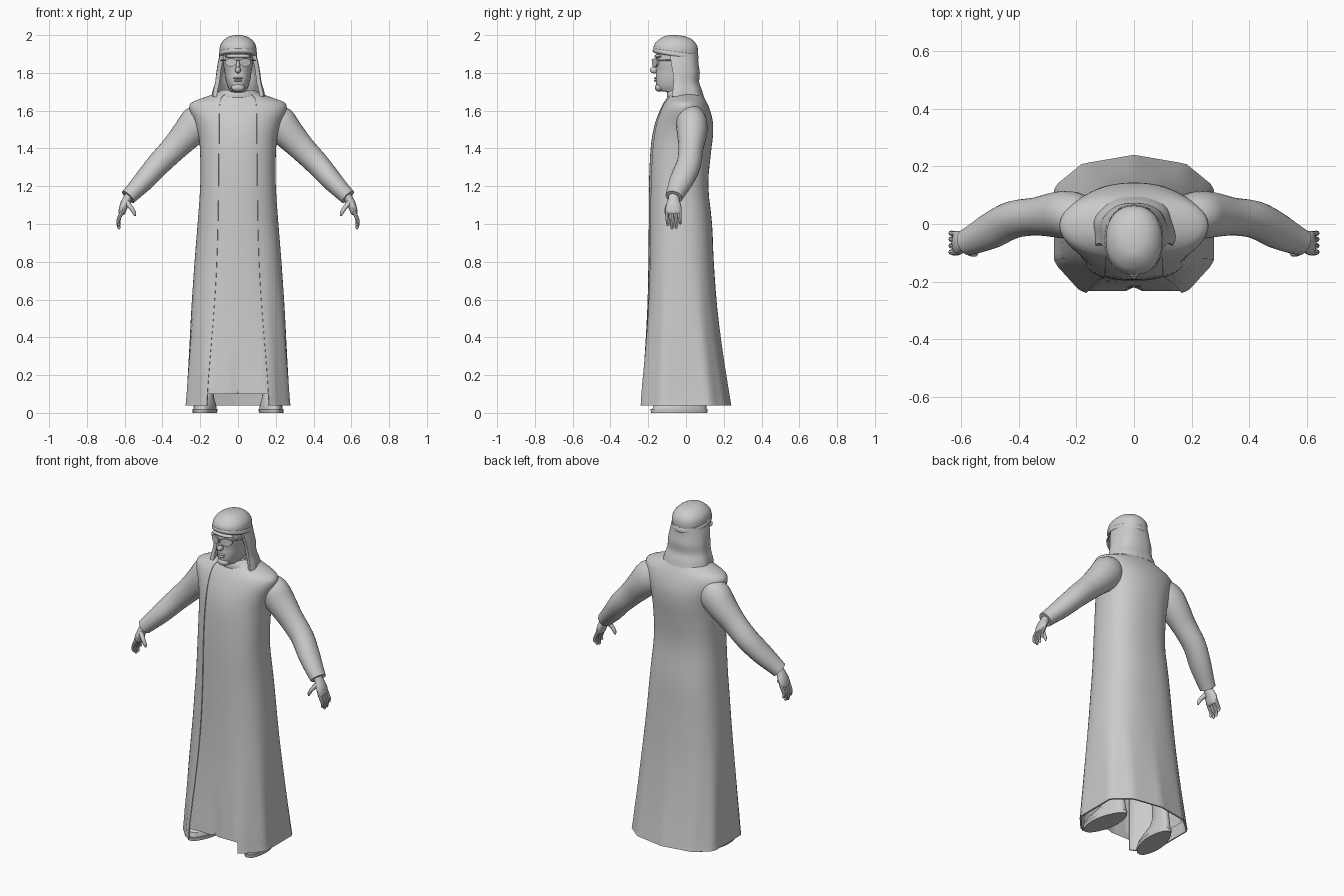
import bpy, bmesh, math
from mathutils import Vector, Matrix

if "Cube" in bpy.data.objects:
    bpy.data.objects.remove(bpy.data.objects["Cube"])

mat = bpy.data.materials.new("plain grey")
mat.diffuse_color = (0.6, 0.6, 0.6, 1)
mat.use_nodes = True
mat.node_tree.nodes["Principled BSDF"].inputs["Base Color"].default_value = mat.diffuse_color


def finish(name, bm, angle=40):
    bmesh.ops.recalc_face_normals(bm, faces=bm.faces)
    me = bpy.data.meshes.new(name)
    bm.to_mesh(me)
    bm.free()
    me.materials.append(mat)
    me.polygons.foreach_set("use_smooth", [True] * len(me.polygons))
    me.set_sharp_from_angle(angle=math.radians(angle))
    ob = bpy.data.objects.new(name, me)
    bpy.context.collection.objects.link(ob)
    return ob


def smooth_rows(rows, k):
    """Catmull-Rom samples through rows of numbers."""
    out = []
    for i in range(len(rows) - 1):
        p = [rows[max(0, min(len(rows) - 1, i + j))] for j in (-1, 0, 1, 2)]
        for s in range(k):
            t = s / k
            out.append([0.5 * (2 * b + (c - a) * t + (2 * a - 5 * b + 4 * c - d) * t * t
                               + (3 * b - a - 3 * c + d) * t ** 3) for a, b, c, d in zip(*p)])
    return out + [list(rows[-1])]


def skin(bm, rings, closed=True, caps=(False, False)):
    vs = [[bm.verts.new(p) for p in r] for r in rings]
    n = len(vs[0])
    for a, b in zip(vs, vs[1:]):
        for i in range(n if closed else n - 1):
            j = (i + 1) % n
            bm.faces.new((a[i], a[j], b[j], b[i]))
    if caps[0]:
        bm.faces.new(vs[0])
    if caps[1]:
        bm.faces.new(vs[-1])


# Skirt outline near the hem: half planes (nx, ny, c)
HEM = [(0, -1, 1), (.42, -.33, .603), (1, 0, 1), (.33, .35, .519), (.13, .65, .65)]


def section(a, z, w, yf, yb, n=2.3, tilt=0, hem=False):
    """Point on a body section; angle 0 is the front, 90 degrees the side."""
    s, c = math.sin(a), -math.cos(a)
    r = (abs(s) ** n + abs(c) ** n) ** (-1 / n)
    if hem:
        flat = min(k / (nx * abs(s) + ny * c) for nx, ny, k in HEM if nx * abs(s) + ny * c > 1e-6)
        t = max(0, min(1, (0.75 - z) / 0.6))
        r += (flat - r) * t
    y = (yf + yb) / 2 + (yb - yf) / 2 * c * r
    return Vector((w * s * r, y, z - tilt * (y + 0.05)))


def loft(name, rows, k=3, seg=36, caps=(True, True)):
    bm = bmesh.new()
    skin(bm, [[section(2 * math.pi * i / seg, *r) for i in range(seg)]
              for r in smooth_rows(rows, k)], True, caps)
    return finish(name, bm)


def tube(bm, pts, k=3, seg=16):
    """Tube through (x, y, z, in-plane radius, depth radius)."""
    pts = smooth_rows(pts, k)
    rings = []
    for i, p in enumerate(pts):
        d = Vector(pts[min(i + 1, len(pts) - 1)][:3]) - Vector(pts[max(i - 1, 0)][:3])
        u = Vector((0, 1, 0)).cross(d).normalized()
        v = d.cross(u).normalized()
        rings.append([Vector(p[:3]) + u * p[3] * math.cos(t) + v * p[4] * math.sin(t)
                      for t in (2 * math.pi * j / seg for j in range(seg))])
    skin(bm, rings, True, (True, True))


def ball(name, loc, size, rot=0):
    bm = bmesh.new()
    bmesh.ops.create_uvsphere(bm, u_segments=20, v_segments=12, radius=1,
                              matrix=Matrix.Translation(loc) @ Matrix.Rotation(rot, 4, 'X')
                              @ Matrix.Diagonal((*size, 1)))
    return finish(name, bm)


# Robe rows: z, half width, front, back, squareness, front opening
ROBE = [(.04, .278, -.24, .24, 2.7, .165), (.1, .272, -.236, .23, 2.7, .162),
        (.3, .26, -.222, .198, 2.7, .15), (.55, .247, -.208, .166, 2.6, .133),
        (.8, .23, -.202, .147, 2.6, .12), (1.0, .214, -.2, .138, 2.5, .115),
        (1.2, .2, -.199, .118, 2.5, .113), (1.36, .2, -.193, .13, 2.4, .112),
        (1.46, .208, -.183, .142, 2.3, .11), (1.54, .23, -.165, .142, 2.2, .108),
        (1.6, .255, -.142, .128, 2.1, .106), (1.64, .25, -.122, .112, 2, .104),
        (1.67, .18, -.102, .096, 2, .1), (1.69, .12, -.09, .085, 2, .08),
        (1.71, .085, -.08, .075, 2, .06)]

# Open-fronted coat
bm = bmesh.new()
rings = []
for z, w, yf, yb, n, xo in smooth_rows(ROBE, 3):
    a0 = math.atan(xo / w)
    rings.append([section(a0 + (2 * math.pi - 2 * a0) * i / 56, z, w, yf, yb, n, 0, True)
                  for i in range(57)])
skin(bm, rings, False)
bmesh.ops.recalc_face_normals(bm, faces=bm.faces)
bmesh.ops.solidify(bm, geom=bm.faces[:], thickness=0.008)
finish("coat", bm, 32)

# Inner gown with a centre pleat near the hem
bm = bmesh.new()
rings = []
for z, w, yf, yb, n, xo in smooth_rows(ROBE[1:], 3):
    ring = [section(2 * math.pi * i / 56, z, w - .014, yf + .003, yb - .014, n, 0, True)
            for i in range(56)]
    ring[0].y += 0.014 * max(0, (0.4 - z) / 0.3)
    rings.append(ring)
skin(bm, rings)
finish("gown", bm)

# Collar around the neck
loft("collar", [(1.655, .125, -.1, .105, 2, .25), (1.685, .105, -.1, .095, 2, .2),
                (1.705, .075, -.09, .075, 2, .15)], 2)

# Head, face and neck
loft("head", [(1.64, .055, -.06, .05), (1.695, .054, -.095, .05), (1.706, .045, -.142, .05),
              (1.73, .056, -.157, .055), (1.77, .067, -.16, .058), (1.81, .072, -.158, .06),
              (1.86, .08, -.162, .06), (1.93, .08, -.15, .05)])
ball("nose", (0, -.168, 1.815), (.015, .024, .018))
ball("nose_bridge", (0, -.16, 1.84), (.01, .016, .03), -.25)
ball("brow", (0, -.145, 1.888), (.07, .022, .012))
ball("upper_lip", (0, -.16, 1.772), (.026, .01, .005))
ball("lower_lip", (0, -.16, 1.759), (.021, .01, .006))
ball("chin_beard", (0, -.142, 1.722), (.036, .023, .022))

# Cap with rolled rim
loft("cap", [(1.895, .096, -.17, .06, 2.2, .1), (1.925, .098, -.173, .064, 2.2, .06),
             (1.955, .09, -.162, .055, 2.2, .03), (1.982, .066, -.136, .024, 2.1, 0),
             (1.996, .036, -.108, -.018, 2, 0), (2.0, .004, -.072, -.064, 2, 0)])
loft("cap_rim", [(1.886, .097, -.168, .062, 2.2, .16), (1.893, .102, -.176, .067, 2.2, .16),
                 (1.907, .1, -.175, .066, 2.2, .15), (1.913, .096, -.17, .062, 2.2, .14)], 2)

# Headcloth hanging behind the face
bm = bmesh.new()
rings = []
for z, w, yf, yb, a0 in smooth_rows([(1.9, .096, -.16, .062, 72), (1.85, .108, -.16, .066, 74),
                                     (1.8, .116, -.15, .073, 74), (1.75, .122, -.15, .07, 76),
                                     (1.71, .133, -.15, .084, 72), (1.675, .14, -.15, .094, 68)], 3):
    a0 = math.radians(a0)
    ring = [section(a0 + (2 * math.pi - 2 * a0) * i / 32, z, w, yf, yb, 2.4) for i in range(33)]
    for i, p in enumerate(ring):  # soft folds
        f = 1 + .03 * math.sin(i * math.pi / 4) * (1.9 - z) / .2
        p.x *= f
    rings.append(ring)
skin(bm, rings, False)
bmesh.ops.recalc_face_normals(bm, faces=bm.faces)
bmesh.ops.solidify(bm, geom=bm.faces[:], thickness=0.022)
finish("headcloth", bm)

# Sunglasses
bm = bmesh.new()
for s in (-1, 1):
    outline = [(.037 + .031 * math.cos(t), 1.858 + (.019 if math.sin(t) > 0 else .025) * math.sin(t))
               for t in (2 * math.pi * i / 20 for i in range(20))]
    skin(bm, [[(s * x, y + abs(x) * .45, z) for x, z in outline] for y in (-.184, -.174)],
         True, (True, True))
    tube(bm, [(s * .066, -.15, 1.868, .004, .006), (s * .085, -.12, 1.868, .004, .006),
              (s * .09, -.04, 1.865, .004, .006)], 1, 8)
tube(bm, [(-.012, -.178, 1.868, .004, .004), (.012, -.178, 1.868, .004, .004)], 1, 8)
finish("sunglasses", bm)

for s, side in ((-1, "right"), (1, "left")):
    def flip(rows):
        return [(s * r[0], *r[1:]) for r in rows]

    # Sleeve
    bm = bmesh.new()
    tube(bm, flip([(.17, .02, 1.57, .075, .07), (.215, .03, 1.535, .094, .082),
                   (.265, .032, 1.48, .084, .08), (.34, .026, 1.4, .07, .066),
                   (.42, .015, 1.318, .063, .065), (.49, -.02, 1.238, .056, .064),
                   (.55, -.05, 1.175, .047, .053), (.582, -.064, 1.143, .043, .046)]), 3, 24)
    finish("sleeve_" + side, bm)

    # Hand: palm, four fingers, thumb
    bm = bmesh.new()
    tube(bm, flip([(.57, -.062, 1.16, .024, .028), (.588, -.065, 1.13, .023, .03),
                   (.605, -.066, 1.095, .022, .041), (.615, -.066, 1.06, .018, .041),
                   (.618, -.066, 1.05, .01, .034)]), 3, 16)
    for y, tip in ((-.099, .99), (-.077, .972), (-.055, .976), (-.034, .998)):
        tube(bm, flip([(.612, y, 1.07, .011, .0105), (.628, y, 1.035, .0105, .01),
                       (.634, y + .002, (1.035 + tip) / 2, .0095, .009),
                       (.63, y + .003, tip + .006, .008, .008), (.629, y + .003, tip, .003, .003)]), 2, 8)
    tube(bm, flip([(.59, -.085, 1.115, .015, .014), (.565, -.1, 1.085, .012, .012),
                   (.55, -.103, 1.06, .01, .01), (.545, -.102, 1.042, .004, .004)]), 3, 10)
    finish("hand_" + side, bm)

    # Shoe: sole, upper and ankle, toes turned slightly out
    def foot(name, rows):
        bm = bmesh.new()
        rings = []
        for z, k, yf, yb in rows:
            ring = []
            for i in range(28):
                a = 2 * math.pi * i / 28
                y = (yf + yb) / 2 - (yb - yf) / 2 * math.cos(a)
                w = .046 + .014 * math.sin((y + .19) * 11) * (y < .1)
                x = math.copysign(abs(math.sin(a)) ** .75, math.sin(a)) * w * k
                ring.append((s * (.17 - y * .12) + x, y, z))
            rings.append(ring)
        skin(bm, rings, True, (True, True))
        finish(name + side, bm)

    foot("sole_", [(0, 1.05, -.185, .112), (.02, 1.07, -.188, .115)])
    foot("shoe_", [(.02, 1.0, -.178, .108), (.045, .95, -.17, .108), (.065, .8, -.12, .105),
                   (.09, .7, -.06, .1), (.13, .65, -.03, .095), (.35, .75, -.04, .09)])
